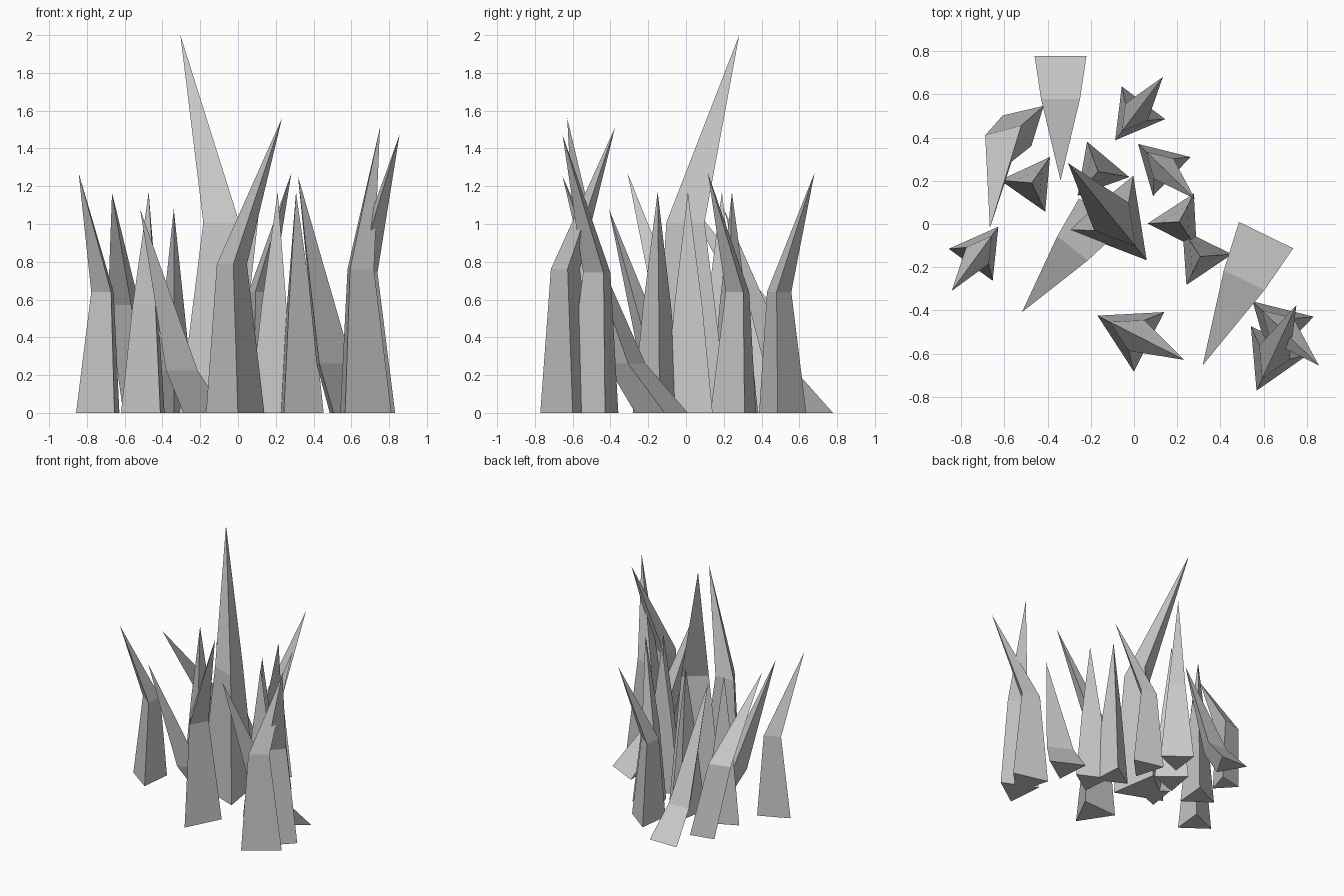
import bpy
from math import cos, sin, radians, pi

if "Cube" in bpy.data.objects:
    bpy.data.objects.remove(bpy.data.objects["Cube"])


def tri(cx, cy, r, ang, z):
    """Equilateral ring with its first corner pointing along ang."""
    return [(cx + r * cos(ang + i * 2 * pi / 3), cy + r * sin(ang + i * 2 * pi / 3), z)
            for i in range(3)]


def spike(name, base, mid, tip):
    """Three-sided blade: base ring, bend ring, single point."""
    faces = [(2, 1, 0)]
    for i in range(3):
        j = (i + 1) % 3
        faces += [(i, j, j + 3, i + 3), (i + 3, j + 3, 6)]
    mesh = bpy.data.meshes.new(name)
    mesh.from_pydata(base + mid + [tip], [], faces)
    mesh.update()
    bpy.context.collection.objects.link(bpy.data.objects.new(name, mesh))


def blade(name, x, y, s, deg, r0, r1, mid_shift, mid_z, tip_shift, tip_z, turn):
    """Blade leaning toward deg, all lengths scaled by s."""
    a = radians(deg)
    dx, dy = cos(a), sin(a)
    spike(name,
          tri(x, y, r0 * s, a + turn, 0),
          tri(x + dx * mid_shift * s, y + dy * mid_shift * s, r1 * s, a + turn, mid_z * s),
          (x + dx * tip_shift * s, y + dy * tip_shift * s, tip_z * s))


# Blades that rise straight, then bend outward halfway up
for i, (x, y, s, deg) in enumerate([
        (-0.085, 0.01, 1.575, 129),
        (-0.713, -0.13, 1.0, -126),
        (0.0, 0.503, 1.0, 53),
        (0.123, 0.27, 1.0, -44),
        (-0.01, -0.505, 1.23, -27),
        (0.67, -0.475, 1.16, -44),
        (0.64, -0.615, 1.19, 65)]):
    blade(f"bent_blade_{i}", x, y, s, deg, 0.145, 0.075, -0.018, 0.64, 0.222, 1.27, pi)

# Blades that lean hard from a low bend
for i, (x, y, s, deg) in enumerate([
        (-0.34, 0.709, 1.0, -90),
        (0.576, -0.124, 1.16, -116),
        (-0.203, -0.01, 1.0, -128.4)]):
    blade(f"leaning_blade_{i}", x, y, s, deg, 0.139, 0.104, 0.183, 0.225, 0.508, 1.08, 0)

# Upright blades
for i, (x, y, deg) in enumerate([
        (-0.473, 0.19, 55), (-0.167, 0.243, 110), (0.21, 0.01, 183), (0.307, -0.15, 4)]):
    blade(f"upright_blade_{i}", x, y, 1.0, deg, 0.147, 0.085, 0.0, 0.57, 0.0, 1.17, 0)

# Curved blade at the back left
spike("curved_blade",
      tri(-0.5, 0.47, 0.112, radians(43), 0),
      tri(-0.592, 0.385, 0.1, radians(45), 0.57),
      (-0.667, -0.02, 1.165))
